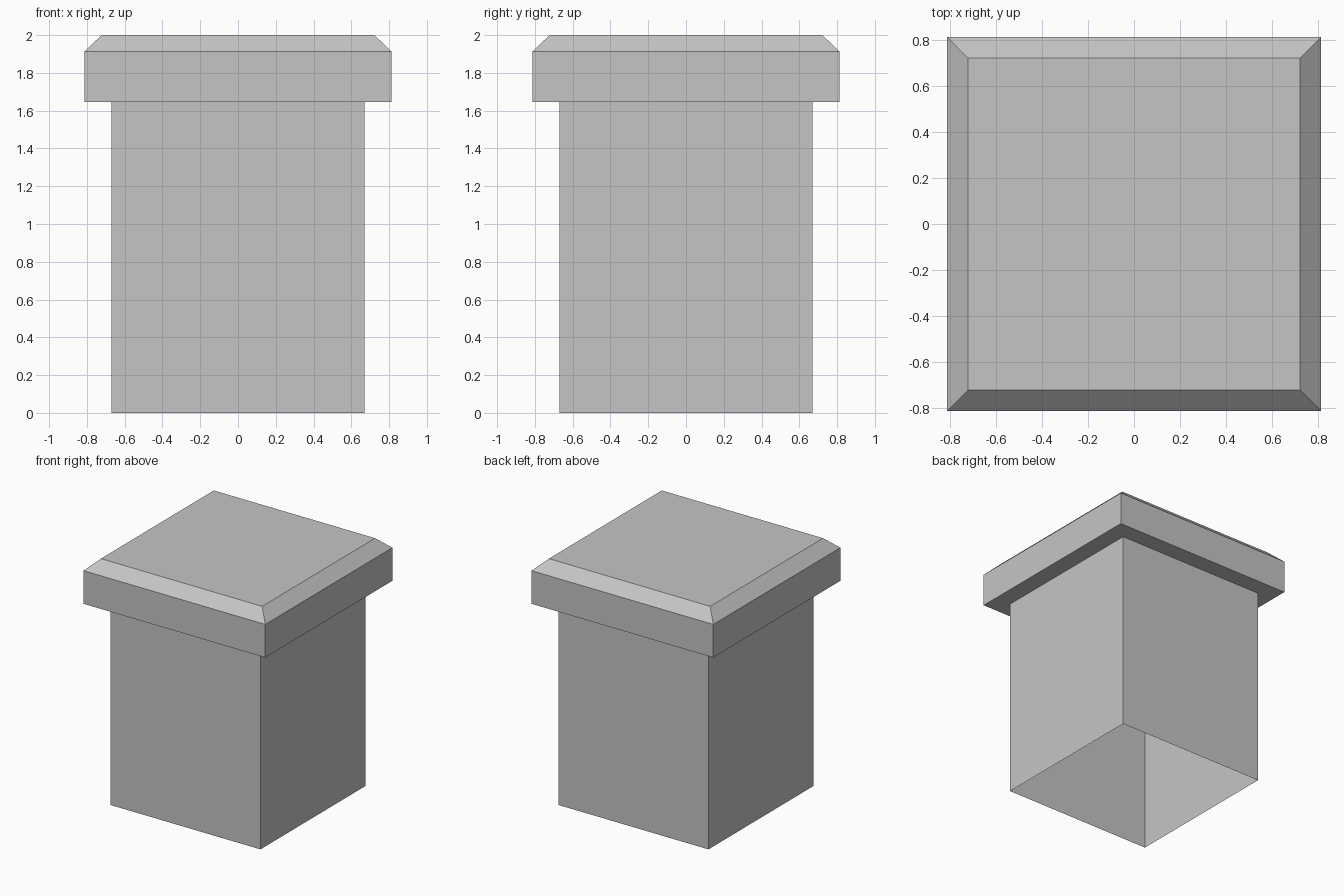
import bpy
import bmesh

cube = bpy.data.objects.get("Cube")
if cube:
    bpy.data.objects.remove(cube, do_unlink=True)

# Plain stone colour
stone = bpy.data.materials.new("light_grey_stone")
stone.use_nodes = True
colour = (0.56, 0.56, 0.56, 1)
stone.diffuse_color = colour
stone.node_tree.nodes["Principled BSDF"].inputs["Base Color"].default_value = colour

# Square profile from the open foot to the bevelled top: (half width, height)
PROFILE = [(0.67, 0), (0.67, 1.645), (0.813, 1.645), (0.813, 1.913), (0.722, 2)]
CORNERS = [(-1, -1), (1, -1), (1, 1), (-1, 1)]

bm = bmesh.new()
rings = [[bm.verts.new((x * half, y * half, z)) for x, y in CORNERS]
         for half, z in PROFILE]

# Shaft walls, cap underside, cap sides and bevel
for low, high in zip(rings, rings[1:]):
    for i in range(4):
        j = (i + 1) % 4
        bm.faces.new((low[i], low[j], high[j], high[i]))

# Flat top of the cap
bm.faces.new(rings[-1])

mesh = bpy.data.meshes.new("capped_pillar")
bm.to_mesh(mesh)
bm.free()
mesh.materials.append(stone)
pillar = bpy.data.objects.new("capped_pillar", mesh)
bpy.context.collection.objects.link(pillar)
